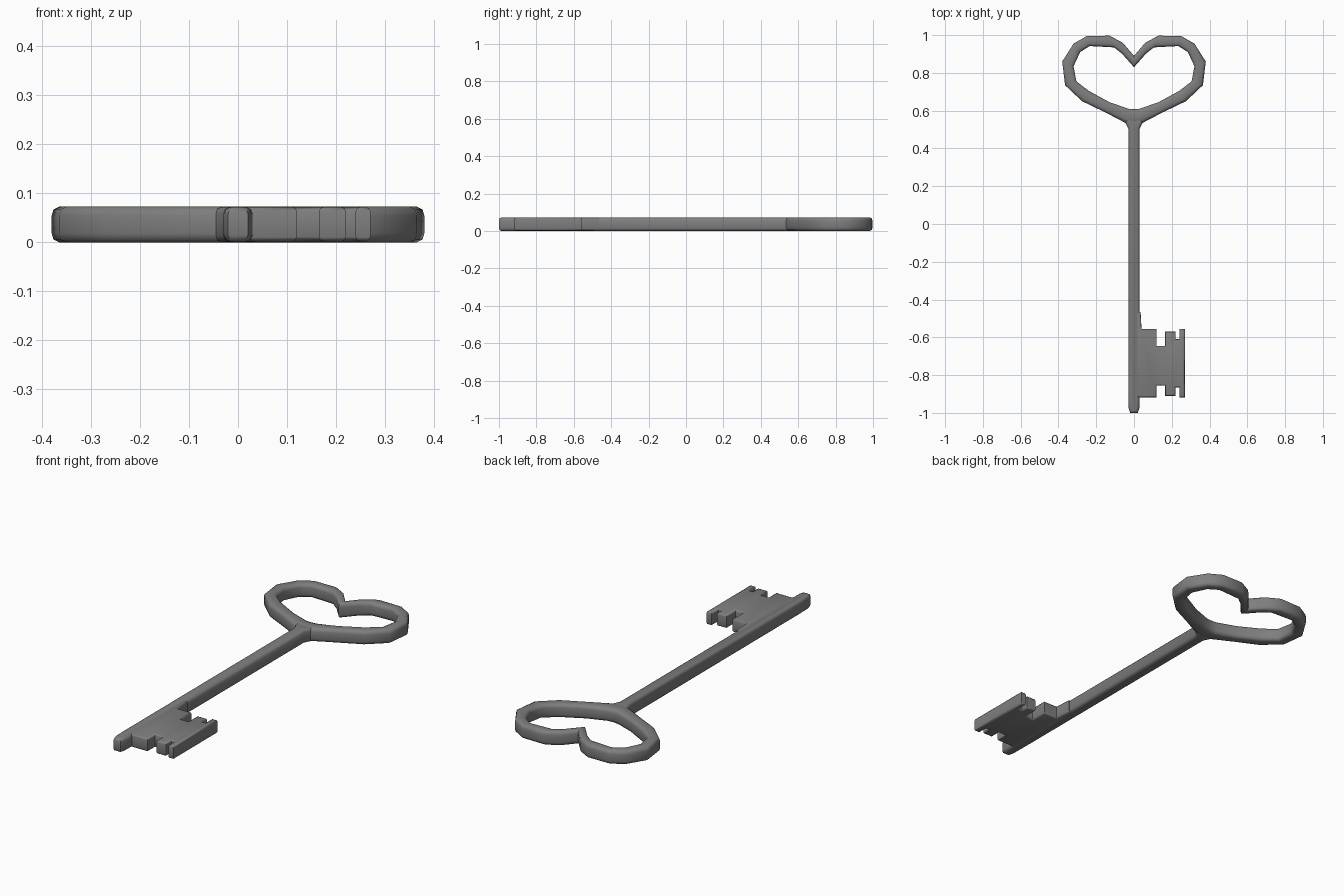
import bpy, bmesh, math
from mathutils import Vector

cube = bpy.data.objects.get("Cube")
if cube:
    bpy.data.objects.remove(cube, do_unlink=True)

HEIGHT = 0.073

# Single dull steel colour
steel = bpy.data.materials.new("dull steel")
steel.use_nodes = True
GREY = (0.21, 0.21, 0.21, 1)
steel.diffuse_color = GREY
steel.node_tree.nodes["Principled BSDF"].inputs["Base Color"].default_value = GREY


def finish(name, bm):
    bmesh.ops.recalc_face_normals(bm, faces=bm.faces)
    mesh = bpy.data.meshes.new(name)
    bm.to_mesh(mesh)
    bm.free()
    mesh.materials.append(steel)
    obj = bpy.data.objects.new(name, mesh)
    bpy.context.collection.objects.link(obj)
    bpy.ops.object.select_all(action="DESELECT")
    obj.select_set(True)
    bpy.context.view_layer.objects.active = obj
    bpy.ops.object.shade_smooth_by_angle(angle=math.radians(50))
    return obj


def slab(name, outline, z0, z1, chamfer):
    """Extrude a flat outline and chamfer its top and bottom rims."""
    bm = bmesh.new()
    face = bm.faces.new([bm.verts.new((x, y, z0)) for x, y in outline])
    ext = bmesh.ops.extrude_face_region(bm, geom=[face], use_keep_orig=True)
    for v in ext["geom"]:
        if isinstance(v, bmesh.types.BMVert):
            v.co.z = z1
    rims = [e for e in bm.edges if abs(e.verts[0].co.z - e.verts[1].co.z) < 1e-5]
    bmesh.ops.recalc_face_normals(bm, faces=bm.faces)
    bmesh.ops.bevel(bm, geom=rims, offset=chamfer, segments=2, profile=0.5,
                    affect="EDGES")
    return finish(name, bm)


# Heart-shaped bow: paired outer and inner stations of the right half
outer = [(0, .89), (.06, .96), (.13, .997), (.25, .995), (.32, .955), (.38, .86),
         (.365, .735), (.275, .65), (.15, .59), (.045, .535), (0, .525)]
inner = [(0, .83), (.062, .9), (.105, .935), (.235, .942), (.285, .91), (.32, .835),
         (.305, .755), (.24, .705), (.13, .645), (.03, .61), (0, .608)]
stations = list(zip(outer, inner))
stations += [((-o[0], o[1]), (-i[0], i[1])) for o, i in stations[-2:0:-1]]

# Softened rectangular cross-section: fraction across, fraction up
section = [(0, .25), (.06, .08), (.25, 0), (.75, 0), (.94, .08), (1, .25)]
section += [(a, 1 - h) for a, h in reversed(section)]

bm = bmesh.new()
rings = []
for o, i in stations:
    o, i = Vector(o), Vector(i)
    rings.append([bm.verts.new((*o.lerp(i, a), h * HEIGHT)) for a, h in section])
n = len(section)
for k, ring in enumerate(rings):
    nxt = rings[(k + 1) % len(rings)]
    for j in range(n):
        bm.faces.new((ring[j], ring[(j + 1) % n], nxt[(j + 1) % n], nxt[j]))
finish("heart_bow", bm)

# Long shaft, flared where it meets the bow and tapered at the tip
half = [(.02, -1), (.028, -.975), (.03, -.9), (.03, .505), (.045, .535), (.05, .56)]
slab("shaft", half + [(-x, y) for x, y in reversed(half)], 0.0005, HEIGHT - 0.0005, 0.014)

# Toothed bit on the left side
bit = [(.0, -.918), (.12, -.918), (.12, -.855), (.165, -.855), (.165, -.91),
       (.22, -.91), (.22, -.865), (.24, -.865), (.24, -.918), (.27, -.918),
       (.27, -.555), (.24, -.555), (.24, -.61), (.22, -.61), (.22, -.57),
       (.165, -.57), (.165, -.645), (.12, -.645), (.12, -.555), (.04, -.555),
       (.035, -.465), (.0, -.465)]
slab("toothed_bit", bit, 0.002, HEIGHT - 0.001, 0.009)
